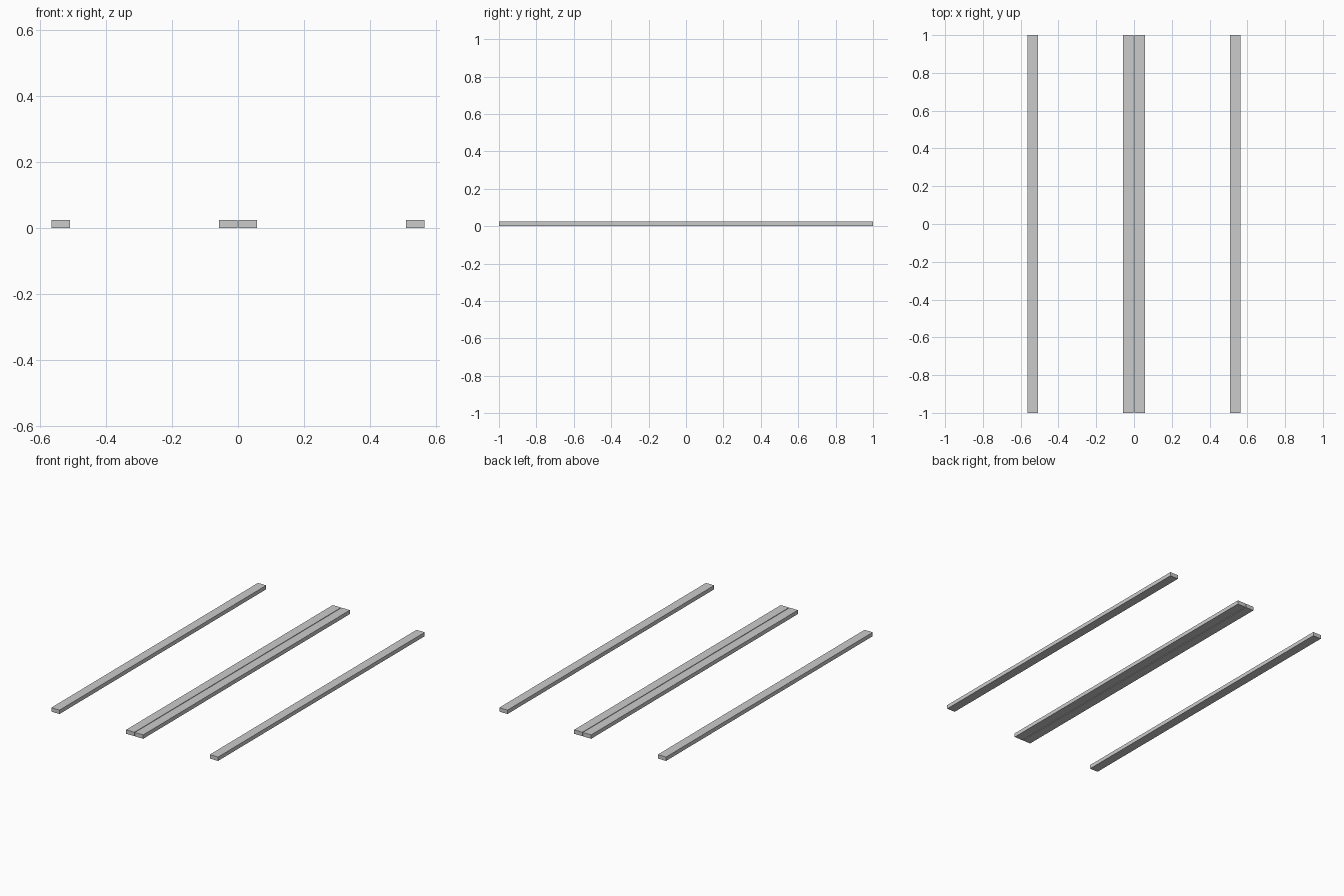
import bpy

if "Cube" in bpy.data.objects:
    bpy.data.objects.remove(bpy.data.objects["Cube"])

LENGTH = 2.0
WIDTH = 0.056
HEIGHT = 0.024


def bar(name, x):
    bpy.ops.mesh.primitive_cube_add(size=1, location=(x, 0, HEIGHT / 2))
    ob = bpy.context.object
    ob.name = name
    ob.scale = (WIDTH, LENGTH, HEIGHT)
    bpy.ops.object.transform_apply(location=False, rotation=False, scale=True)
    return ob


# Mirrored pairs: two bars side by side with a narrow gap, one far out each side
for side, s in (("left", -1), ("right", 1)):
    bar(f"inner_bar_{side}", s * 0.030)
    bar(f"outer_bar_{side}", s * 0.537)
